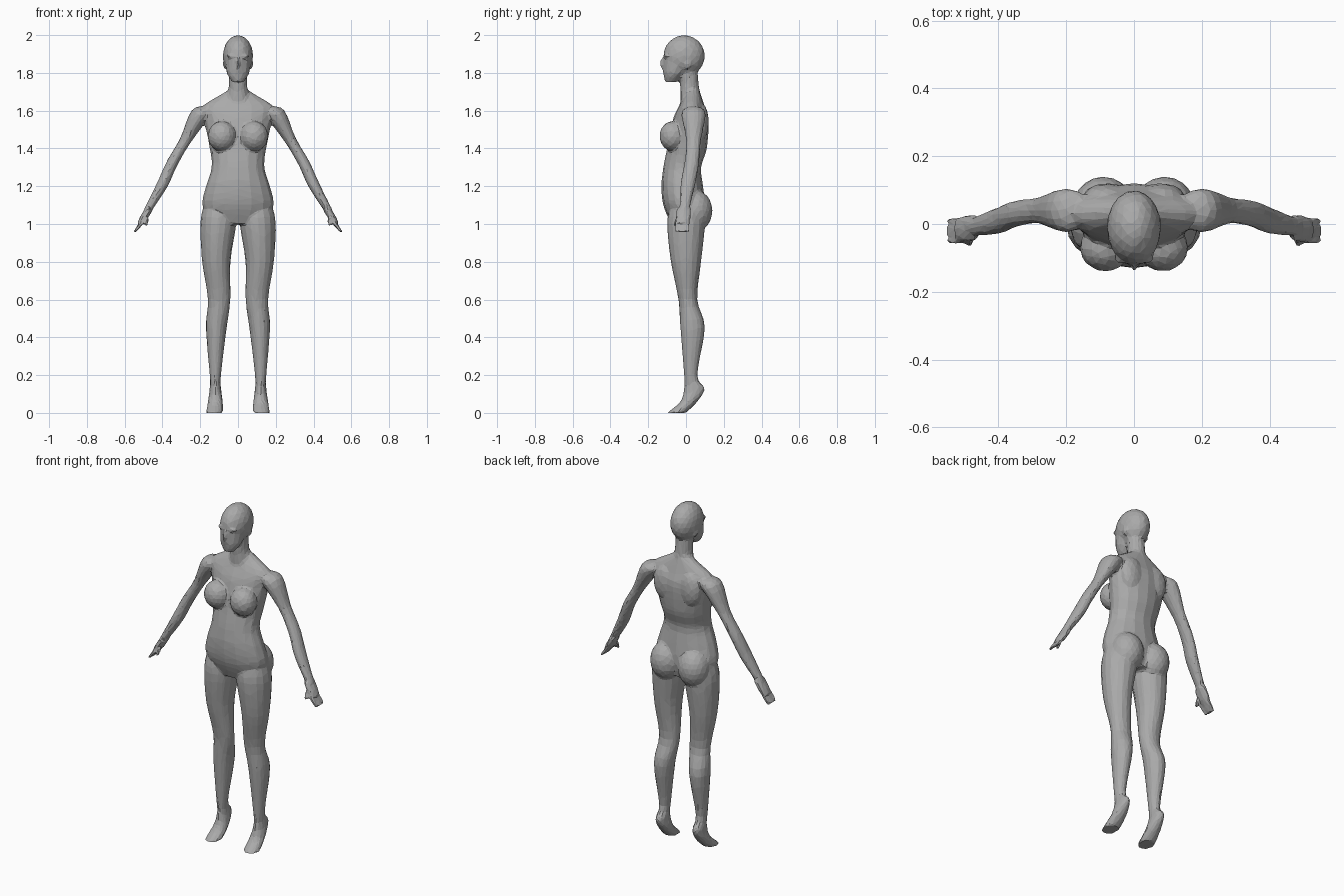
import bpy, bmesh
from math import cos, sin, tau
from mathutils import Vector, Matrix

old = bpy.data.objects.get("Cube")
if old:
    bpy.data.objects.remove(old, do_unlink=True)

X, Y = Vector((1, 0, 0)), Vector((0, 1, 0))
SIDES = 16
STEPS = 4
bm = bmesh.new()


def smooth_path(sections):
    """Fill in between sections with a curve that passes through each one."""
    points = [Vector(section) for section in sections]
    padded = [points[0], *points, points[-1]]
    path = []
    for before, start, end, after in zip(padded, padded[1:], padded[2:], padded[3:]):
        leave, arrive = (end - before) / 2, (after - start) / 2
        for step in range(STEPS):
            t = step / STEPS
            blend = t * t * (3 - 2 * t)
            path.append(start.lerp(end, blend)
                        + leave * t * (1 - t) ** 2 - arrive * t * t * (1 - t))
    return path + [points[-1]]


def loft(sections, across=X):
    """Skin a closed form through sections given as (x, y, z, radius across, radius in y)."""
    loops = []
    for x, y, z, wide, deep in smooth_path(sections):
        centre = Vector((x, y, z))
        angles = [tau * i / SIDES for i in range(SIDES)]
        loops.append([bm.verts.new(centre + across * wide * cos(a) + Y * deep * sin(a))
                      for a in angles])
    for low, high in zip(loops, loops[1:]):
        for i in range(SIDES):
            bm.faces.new((low[i - 1], low[i], high[i], high[i - 1]))
    bm.faces.new(loops[0])
    bm.faces.new(loops[-1])


def upright(sections, side=1):
    """Loft level sections given as (z, inner x, outer x, front y, back y)."""
    loft([(side * (inner + outer) / 2, (front + back) / 2, z, (outer - inner) / 2, (back - front) / 2)
          for z, inner, outer, front, back in sections])


def centred(sections):
    """Loft level sections given as (z, half width, front y, back y)."""
    upright([(z, -half, half, front, back) for z, half, front, back in sections])


def limb(sections, side, across, depth):
    """Loft a slanted limb from (x, y, z, radius), with its depth as a multiple of the radius."""
    loft([(side * x, y, z, radius, radius * depth) for x, y, z, radius in sections], across)


def blob(centre, radii):
    bmesh.ops.create_icosphere(bm, subdivisions=3, radius=1,
                               matrix=Matrix.Translation(centre) @ Matrix.Diagonal((*radii, 1)))


def blob_pair(centre, radii):
    x, y, z = centre
    for side in (-1, 1):
        blob((side * x, y, z), radii)


# Trunk and neck
centred([(1, .15, -.08, .08), (1.1, .19, -.12, .1), (1.2, .17, -.13, .09),
         (1.3, .14, -.12, .08), (1.4, .15, -.1, .11), (1.55, .18, -.07, .12),
         (1.62, .19, -.04, .1), (1.68, .1, -.01, .08), (1.71, .05, 0, .07)])
centred([(1.64, .08, -.03, .09), (1.72, .05, -.03, .07), (1.82, .05, -.04, .06)])

# Skull, jaw, nose and lips
blob((0, -.01, 1.89), (.08, .11, .11))
centred([(1.75, .03, -.11, -.05), (1.8, .06, -.12, 0), (1.88, .07, -.12, .05)])
blob((0, -.12, 1.85), (.01, .02, .03))
blob((0, -.115, 1.81), (.02, .01, .01))

# Brows, ears, chest, shoulder blades and buttocks
blob_pair((.03, -.1, 1.89), (.03, .02, .01))
blob_pair((.07, .01, 1.85), (.01, .02, .03))
blob_pair((.085, -.07, 1.465), (.075, .07, .08))
blob_pair((.08, .08, 1.54), (.07, .04, .1))
blob_pair((.09, .05, 1.07), (.09, .09, .11))

for side in (-1, 1):
    # Leg running down to a raised heel and pointed toes
    upright([(1.1, .02, .18, -.08, .08), (1, .01, .2, -.1, .1), (.8, .04, .19, -.08, .08),
             (.6, .04, .16, -.04, .06), (.45, .06, .17, -.03, .1), (.2, .09, .15, -.01, .06),
             (.13, .09, .15, -.01, .1), (.06, .08, .16, -.03, .06), (0, .08, .17, -.1, 0)], side)

    # Arm and flattened palm
    across = Vector((.88 * side, 0, .47))
    limb([(.14, .04, 1.61, .03), (.2, .04, 1.58, .05), (.28, .04, 1.44, .03),
          (.35, .03, 1.32, .03), (.4, .01, 1.21, .03), (.48, -.01, 1.07, .02)], side, across, 1.3)
    limb([(.47, -.01, 1.08, .02), (.5, -.015, 1.03, .02), (.52, -.015, 1, .015)], side, across, 2)

    # Fingers and thumb
    for finger in range(4):
        y = .01 - .02 * finger
        limb([(.51, y, 1.01, .01), (.53, y, .98, .01), (.55, y, .955, .007)], side, across, 1)
    limb([(.49, -.03, 1.05, .01), (.48, -.05, 1.02, .01), (.49, -.06, .99, .01)], side, across, 1)

# Fix the normals and make the object
bmesh.ops.recalc_face_normals(bm, faces=bm.faces)
mesh = bpy.data.meshes.new("body")
bm.to_mesh(mesh)
bm.free()
body = bpy.data.objects.new("body", mesh)
bpy.context.collection.objects.link(body)

# Fuse the parts, soften the joints and reduce to flat facets
fuse = body.modifiers.new("fuse", 'REMESH')
fuse.mode = 'VOXEL'
fuse.voxel_size = .008
soften = body.modifiers.new("soften", 'SMOOTH')
soften.factor = .5
soften.iterations = 5
facets = body.modifiers.new("facets", 'DECIMATE')
facets.ratio = .055

# Plain grey material
grey = bpy.data.materials.new("plain grey")
grey.use_nodes = True
colour = (.4, .4, .4, 1)
grey.diffuse_color = colour
grey.node_tree.nodes["Principled BSDF"].inputs["Base Color"].default_value = colour
mesh.materials.append(grey)
